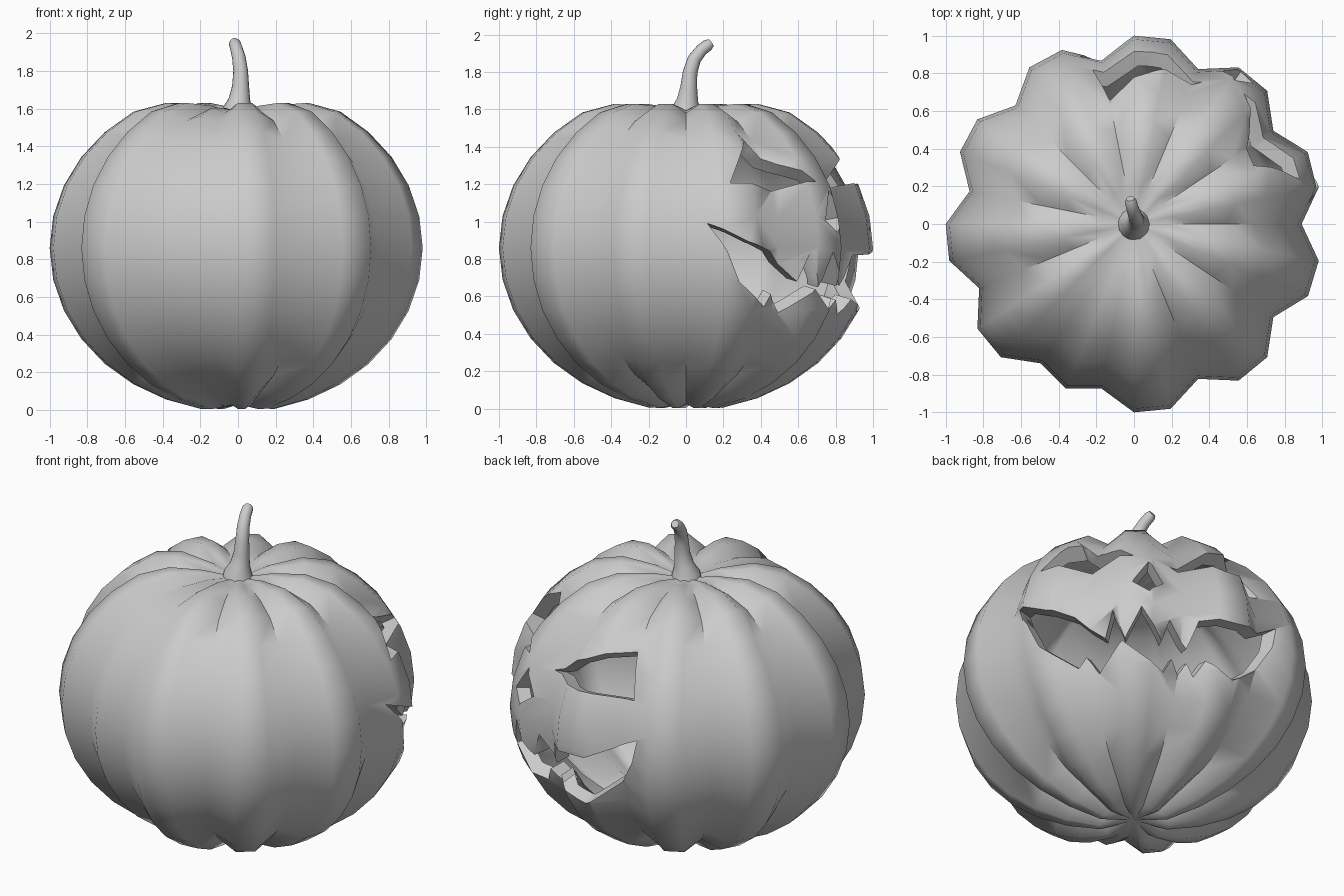
import bpy, bmesh
from math import radians, sin, cos, sqrt
from mathutils import Vector

if "Cube" in bpy.data.objects:
    bpy.data.objects.remove(bpy.data.objects["Cube"])

CZ, HZ, N = 0.86, 0.87, 32          # body centre height, half height, columns
VALLEYS = {0, 3, 6, 9, 12, 15, 18, 21, 23, 26, 29}


def make_object(name, bm):
    bmesh.ops.recalc_face_normals(bm, faces=bm.faces[:])
    me = bpy.data.meshes.new(name)
    bm.to_mesh(me)
    bm.free()
    ob = bpy.data.objects.new(name, me)
    bpy.context.collection.objects.link(ob)
    return ob


def smooth(ob, angle):
    bpy.ops.object.select_all(action='DESELECT')
    ob.select_set(True)
    bpy.context.view_layer.objects.active = ob
    bpy.ops.object.shade_smooth_by_angle(angle=radians(angle))


def skin(bm, rings):
    for a, b in zip(rings, rings[1:]):
        n = len(a)
        for i in range(n):
            j = (i + 1) % n
            bm.faces.new((a[i], a[j], b[j], b[i]))


# Ribbed body: a 32-column sphere with pinched meridians and dented poles
bm = bmesh.new()
rings = []
for k in range(1, 16):
    lat = radians(-90 + 11.25 * k)
    z = CZ + HZ * sin(lat)
    z = {1: 0.005, 14: 1.63, 15: 1.615}.get(k, z)
    ring = []
    for i in range(N):
        az = radians(i * 11.25)
        f = 1.0
        if i in VALLEYS:
            f = 0.89
        elif i == 22:
            f = 0.945
        fz = 1 - (1 - f) * (0.25 if k in (1, 15) else 0.6)
        r = cos(lat) * f
        ring.append(bm.verts.new((r * cos(az), r * sin(az), CZ + (z - CZ) * fz)))
    rings.append(ring)
skin(bm, rings)
for ring, z in ((rings[0], 0.03), (rings[-1], 1.57)):
    pole = bm.verts.new((0, 0, z))
    for i in range(N):
        bm.faces.new((ring[i], ring[(i + 1) % N], pole))
body = make_object("pumpkin_body", bm)
shell = body.modifiers.new("shell", 'SOLIDIFY')
shell.thickness = 0.085
shell.offset = -1


# Carving cutters: outlines of (azimuth, height) projected from the body centre
def cutter(name, outline):
    bm = bmesh.new()
    rings = []
    for s in (0.5, 2.0):
        ring = []
        for az, z in outline:
            r = 0.94 * sqrt(1 - ((z - CZ) / HZ) ** 2)
            a = radians(az)
            p = Vector((r * cos(a), r * sin(a), z - CZ)) * s
            ring.append(bm.verts.new((p.x, p.y, p.z + CZ)))
        rings.append(ring)
    skin(bm, rings)
    for ring in rings:
        bm.faces.new(ring)
    bmesh.ops.triangulate(bm, faces=[f for f in bm.faces if len(f.verts) > 4])
    ob = make_object(name, bm)
    ob.hide_render = True
    return ob


upper_lip = [(7, .99), (20, .89), (29, .84), (40, .68), (43, .83), (47, .66),
             (52.5, .84), (59.5, .66), (62.5, .80), (69.5, .65), (73, .82),
             (90, .84), (99, .90), (108, .98)]
lower_lip = [(106, .84), (101, .67), (87, .53), (76, .59), (73, .50), (70, .57),
             (67.5, .50), (64, .58), (61, .50), (46, .65), (36.5, .50),
             (32, .60), (29, .54), (17, .69), (13, .84)]
cutters = [
    cutter("cut_eye_a", [(26, 1.43), (38, 1.32), (50, 1.20), (33, 1.18), (15, 1.19)]),
    cutter("cut_eye_b", [(101, 1.43), (82, 1.33), (64, 1.20), (84, 1.18), (105, 1.19)]),
    cutter("cut_nose", [(55, 1.15), (49.5, 1.0), (55, .94), (60, 1.02)]),
    cutter("cut_mouth", upper_lip + lower_lip),
]
bpy.context.view_layer.objects.active = body
bpy.ops.object.modifier_apply(modifier="shell")
for c in cutters:
    m = body.modifiers.new(c.name, 'BOOLEAN')
    m.operation, m.solver, m.object = 'DIFFERENCE', 'EXACT', c
    bpy.ops.object.modifier_apply(modifier=m.name)
for c in cutters:
    bpy.data.objects.remove(c)
smooth(body, 58)

# Curved stem: rings swept along a bent path (x, y, z, radius)
path = [(0, 0, 1.56, .09), (0, 0, 1.60, .08), (.008, .008, 1.65, .057),
        (.014, .015, 1.72, .045), (.014, .022, 1.80, .039), (.005, .045, 1.87, .036),
        (-.008, .083, 1.918, .033), (-.017, .118, 1.945, .032), (-.02, .135, 1.957, .022)]
bm = bmesh.new()
rings = []
for k, (x, y, z, r) in enumerate(path):
    a, b = Vector(path[max(k - 1, 0)][:3]), Vector(path[min(k + 1, len(path) - 1)][:3])
    q = Vector((0, 0, 1)).rotation_difference(b - a)
    rings.append([bm.verts.new(Vector((x, y, z)) + q @ Vector(
        (r * cos(radians(i * 22.5)), r * sin(radians(i * 22.5)), 0))) for i in range(16)])
skin(bm, rings)
bm.faces.new(rings[0])
bm.faces.new(rings[-1])
smooth(make_object("stem", bm), 60)
